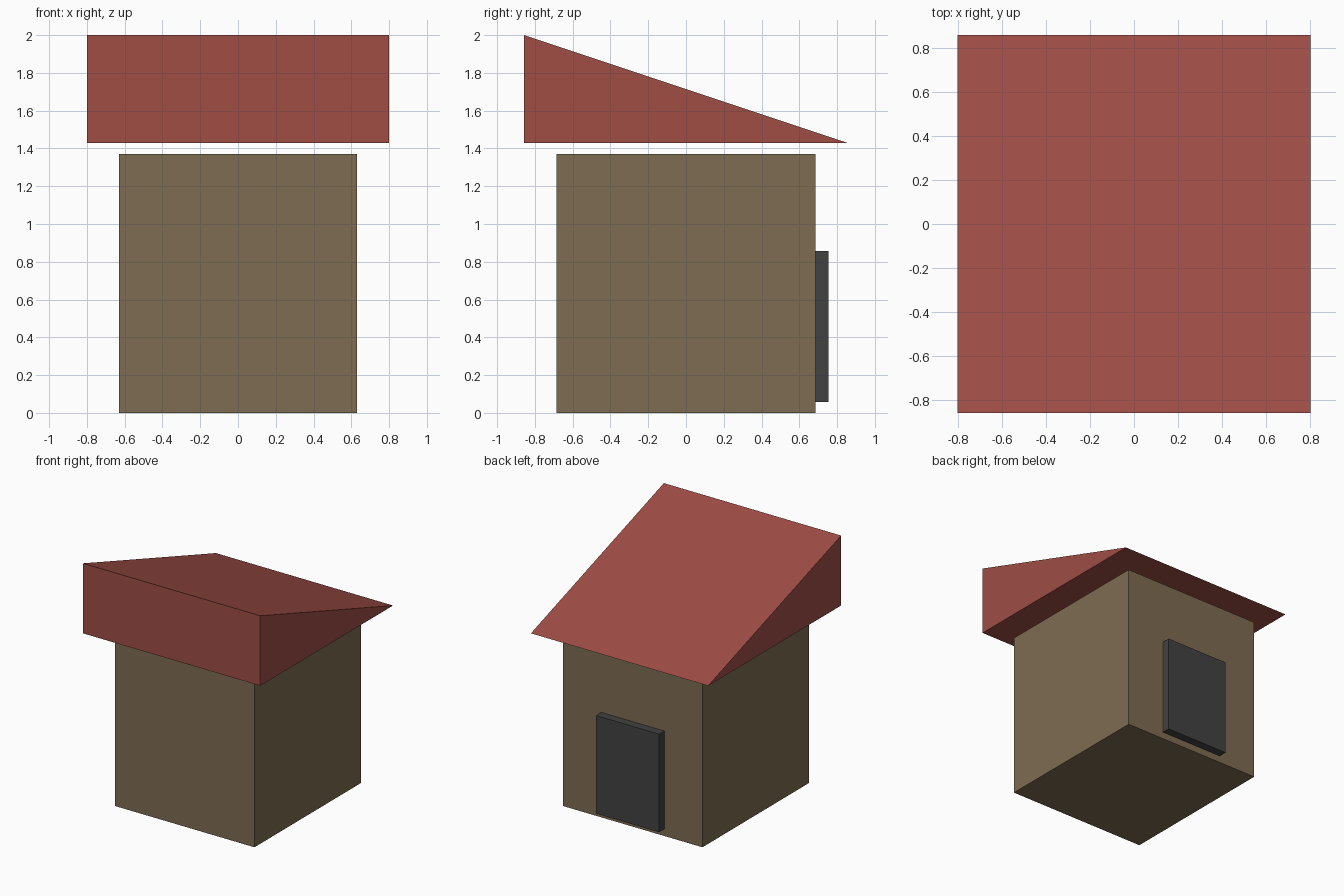
import bpy, bmesh

if "Cube" in bpy.data.objects:
    bpy.data.objects.remove(bpy.data.objects["Cube"])


def material(name, rgb):
    m = bpy.data.materials.new(name)
    m.diffuse_color = (*rgb, 1.0)
    m.use_nodes = True
    m.node_tree.nodes["Principled BSDF"].inputs["Base Color"].default_value = m.diffuse_color
    return m


def prism(name, profile, half_width, mat):
    """Extrude a (y, z) profile along x, symmetric about x = 0."""
    bm = bmesh.new()
    face = bm.faces.new([bm.verts.new((-half_width, y, z)) for y, z in profile])
    side = bmesh.ops.extrude_face_region(bm, geom=[face], use_keep_orig=True)
    verts = [v for v in side["geom"] if isinstance(v, bmesh.types.BMVert)]
    bmesh.ops.translate(bm, vec=(2 * half_width, 0, 0), verts=verts)
    bmesh.ops.recalc_face_normals(bm, faces=bm.faces)
    mesh = bpy.data.meshes.new(name)
    bm.to_mesh(mesh)
    bm.free()
    mesh.materials.append(mat)
    obj = bpy.data.objects.new(name, mesh)
    bpy.context.collection.objects.link(obj)
    return obj


def rect(y0, y1, z0, z1):
    return [(y0, z0), (y1, z0), (y1, z1), (y0, z1)]


wood = material("brown wood", (0.209, 0.150, 0.084))
red = material("roof red", (0.342, 0.074, 0.060))
dark = material("dark grey", (0.054, 0.054, 0.054))

# Box-shaped hut body
prism("walls", rect(-0.686, 0.686, 0, 1.371), 0.629, wood)
# Wedge roof floating just above the walls, sloping down to the back
prism("roof", [(-0.857, 1.429), (0.857, 1.429), (-0.857, 2.0)], 0.8, red)
# Door slab on the back wall
prism("door", rect(0.686, 0.754, 0.057, 0.857), 0.285, dark)
